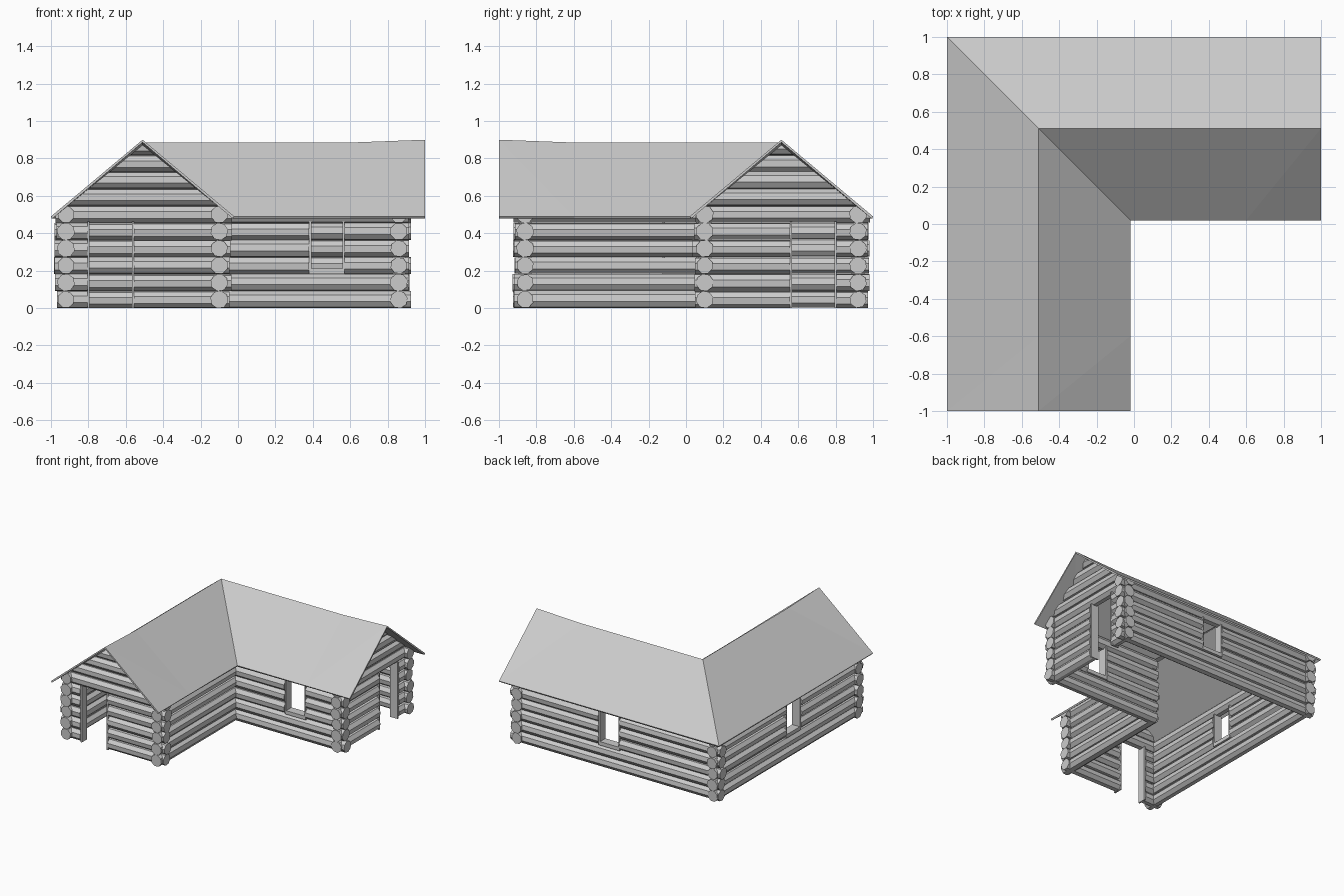
import bpy
import bmesh
import math
import random
from mathutils import Matrix, Vector

random.seed(4)
if "Cube" in bpy.data.objects:
    bpy.data.objects.remove(bpy.data.objects["Cube"], do_unlink=True)


def material(name, colour):
    mat = bpy.data.materials.new(name)
    mat.use_nodes = True
    mat.diffuse_color = colour
    mat.node_tree.nodes["Principled BSDF"].inputs["Base Color"].default_value = colour
    return mat


GREY = material("pale grey", (0.6, 0.6, 0.6, 1))

# The second wing is the first one mirrored across the hip diagonal
SWAP = Matrix(((0, -1, 0, 0), (-1, 0, 0, 0), (0, 0, 1, 0), (0, 0, 0, 1)))
RIDGE, SLOPE, APEX = -0.51, 0.81, 0.872
PITCH, RADIUS = 0.091, 0.047


def finish(name, bm, mirrored=False):
    if mirrored:
        bm.transform(SWAP)
        bmesh.ops.reverse_faces(bm, faces=bm.faces)
    mesh = bpy.data.meshes.new(name)
    bm.to_mesh(mesh)
    bm.free()
    mesh.materials.append(GREY)
    obj = bpy.data.objects.new(name, mesh)
    bpy.context.collection.objects.link(obj)
    return obj


def add_log(bm, along_x, fixed, start, end, z):
    mid = (start + end) / 2
    place = Vector((mid, fixed, z)) if along_x else Vector((fixed, mid, z))
    turn = Matrix.Rotation(math.pi / 2, 4, "Y" if along_x else "X")
    spin = Matrix.Rotation(math.pi / 8 + random.uniform(-0.2, 0.2), 4, "Z")
    r = RADIUS + random.uniform(-0.002, 0.002)
    bmesh.ops.create_cone(bm, cap_ends=True, segments=8, radius1=r, radius2=r,
                          depth=end - start,
                          matrix=Matrix.Translation(place) @ turn @ spin)


def clip(bm, point, normal):
    geom = bm.verts[:] + bm.edges[:] + bm.faces[:]
    cut = bmesh.ops.bisect_plane(bm, geom=geom, plane_co=point, plane_no=normal,
                                 clear_outer=True)["geom_cut"]
    edges = [e for e in cut if isinstance(e, bmesh.types.BMEdge)]
    if edges:
        bmesh.ops.holes_fill(bm, edges=edges, sides=0)


def wall(name, along_x, fixed, start, end, rows, mirrored, gap=None, first=0):
    """Stack logs, leaving rows first..4 open between the two gap positions."""
    bm = bmesh.new()
    for row in range(rows):
        z = PITCH * (row + 0.5)
        a = start + random.uniform(-0.008, 0.008)
        b = end + random.uniform(-0.008, 0.008)
        if gap and first <= row <= 4:
            add_log(bm, along_x, fixed, a, gap[0], z)
            add_log(bm, along_x, fixed, gap[1], b, z)
        else:
            add_log(bm, along_x, fixed, a, b, z)
    # Trim to the ground and to the underside of the roof
    top = (RIDGE, -RIDGE, APEX)
    clip(bm, (0, 0, 0), (0, 0, -1))
    for normal in ((-SLOPE, 0, 1), (SLOPE, 0, 1), (0, SLOPE, 1)):
        clip(bm, top, normal)
    finish(name, bm, mirrored)
    if gap:
        frame(name + "_frame", along_x, fixed, gap, first, mirrored)


def frame(name, along_x, fixed, gap, first, mirrored):
    bm = bmesh.new()
    low, high, thick, depth = first * PITCH, 5 * PITCH + 0.008, 0.012, 0.07

    def plank(centre, width, z0, z1):
        size = (width, depth) if along_x else (depth, width)
        place = (centre, fixed) if along_x else (fixed, centre)
        matrix = (Matrix.Translation((*place, (z0 + z1) / 2))
                  @ Matrix.Diagonal((*size, z1 - z0, 1)))
        bmesh.ops.create_cube(bm, size=1, matrix=matrix)

    plank(gap[0] + thick / 2, thick, low, high)
    plank(gap[1] - thick / 2, thick, low, high)
    if first:
        plank(sum(gap) / 2, gap[1] - gap[0], low, low + 0.03)
    finish(name, bm, mirrored)


# Log walls of both wings
for wing, mirrored in (("front", False), ("side", True)):
    wall(wing + "_wing_outer_wall", False, -0.92, -0.92, 0.975, 6, mirrored,
         (-0.125, 0.065), 2)
    wall(wing + "_wing_inner_wall", False, -0.10, -0.92, -0.10 + 0.22, 6, mirrored,
         (-0.57, -0.38) if mirrored else None, 2)
    wall(wing + "_wing_gable_wall", True, -0.86, -0.975, -0.04, 10, mirrored,
         (-0.805, -0.555))

# Roof: outer slope, inner slope and a lifted ridge end on each wing
bm = bmesh.new()
EAVE, IN, BEND = 0.49, -0.02, -0.6
ridge_end, ridge_bend = (RIDGE, -1, 0.9), (RIDGE, BEND, 0.885)
ridge_hip = (RIDGE, -RIDGE, 0.885)
inner_end, inner_bend, valley = (IN, -1, EAVE), (IN, BEND, EAVE), (IN, -IN, EAVE)
outer_end, outer_hip = (-1, -1, EAVE), (-1, 1, EAVE)
panels = [
    (outer_end, ridge_end, ridge_bend),
    (outer_end, ridge_bend, ridge_hip, outer_hip),
    (ridge_end, inner_end, inner_bend),
    (ridge_end, inner_bend, ridge_bend),
    (ridge_bend, inner_bend, valley, ridge_hip),
]
for matrix in (Matrix.Identity(4), SWAP):
    for panel in panels:
        bm.faces.new([bm.verts.new(matrix @ Vector(p)) for p in panel])
bmesh.ops.remove_doubles(bm, verts=bm.verts, dist=0.0001)
for face in bm.faces:
    face.normal_update()
    if face.normal.z < 0:
        face.normal_flip()
roof = finish("roof", bm)
solid = roof.modifiers.new("thickness", "SOLIDIFY")
solid.thickness = 0.014
solid.offset = -1
